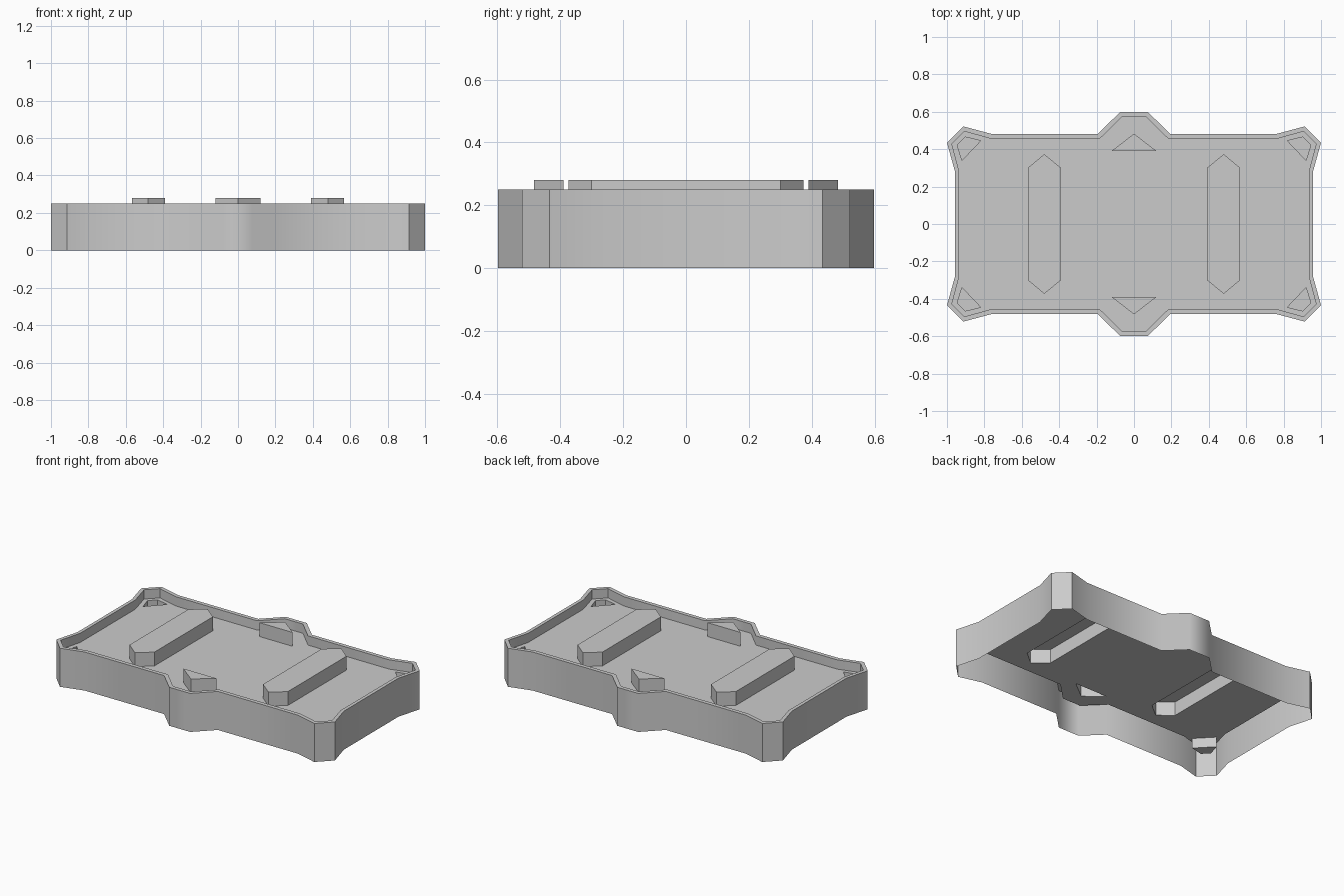
import bpy, bmesh

if "Cube" in bpy.data.objects:
    bpy.data.objects.remove(bpy.data.objects["Cube"])

RIM, FLOOR, TOP, PIT = 0.25, 0.19, 0.28, 0.125

# Quarter profiles of the outer wall and the inner edge of the rim
OUTER = [(0.957, 0.28), (1.0, 0.435), (0.913, 0.522), (0.763, 0.482), (0.193, 0.482), (0.075, 0.598)]
INNER = [(0.935, 0.283), (0.974, 0.428), (0.906, 0.495), (0.766, 0.456), (0.183, 0.456), (0.065, 0.573)]
# Raised and sunken feature profiles
BAR = [(0.39, -0.30), (0.48, -0.373), (0.568, -0.30), (0.568, 0.30), (0.48, 0.373), (0.39, 0.30)]
WEDGE = [(-0.12, 0.39), (0.12, 0.39), (0.0, 0.483)]
POCKET = [(0.82, 0.445), (0.92, 0.34), (0.945, 0.422), (0.902, 0.465)]

bm = bmesh.new()


def mirrored(pts, sx, sy):
    return [(x * sx, y * sy) for x, y in pts]


def full_loop(q):
    return (q + mirrored(q, -1, 1)[::-1] + mirrored(q, -1, -1) + mirrored(q, 1, -1)[::-1])


def ring(pts, z):
    return [bm.verts.new((x, y, z)) for x, y in pts]


def bridge(a, b):
    n = len(a)
    for i in range(n):
        j = (i + 1) % n
        bm.faces.new((a[i], a[j], b[j], b[i]))


def loop_edges(r):
    out = []
    for i in range(len(r)):
        v, w = r[i], r[(i + 1) % len(r)]
        out.append(bm.edges.get((v, w)) or bm.edges.new((v, w)))
    return out


# Outer wall, rim and inner wall, open underneath
outer, inner = full_loop(OUTER), full_loop(INNER)
base, rim_out = ring(outer, 0), ring(outer, RIM)
rim_in, floor_edge = ring(inner, RIM), ring(inner, FLOOR)
bridge(base, rim_out)
bridge(rim_out, rim_in)
bridge(rim_in, floor_edge)
fill = loop_edges(floor_edge)

# Raised bars, raised wedges and sunken corner pockets, hollow from below
features = [(mirrored(BAR, s, 1), TOP) for s in (1, -1)]
features += [(mirrored(WEDGE, 1, s), TOP) for s in (1, -1)]
features += [(mirrored(POCKET, sx, sy), PIT) for sx in (1, -1) for sy in (1, -1)]
for pts, z in features:
    foot, cap = ring(pts, FLOOR), ring(pts, z)
    bridge(foot, cap)
    bm.faces.new(cap)
    fill += loop_edges(foot)

# Floor with the feature openings left out
bmesh.ops.triangle_fill(bm, edges=fill, use_beauty=True, use_dissolve=False, normal=(0, 0, 1))
bmesh.ops.recalc_face_normals(bm, faces=bm.faces[:])
# Make the floor face upwards
bm.normal_update()
if sum(f.normal.z * f.calc_area() for f in bm.faces) < 0:
    bmesh.ops.reverse_faces(bm, faces=bm.faces[:])

mesh = bpy.data.meshes.new("tray_panel")
bm.to_mesh(mesh)
bm.free()
tray = bpy.data.objects.new("tray_panel", mesh)
bpy.context.collection.objects.link(tray)

# Soft shallow bends, crisp corners
bpy.context.view_layer.objects.active = tray
tray.select_set(True)
bpy.ops.object.shade_smooth_by_angle(angle=0.86)
